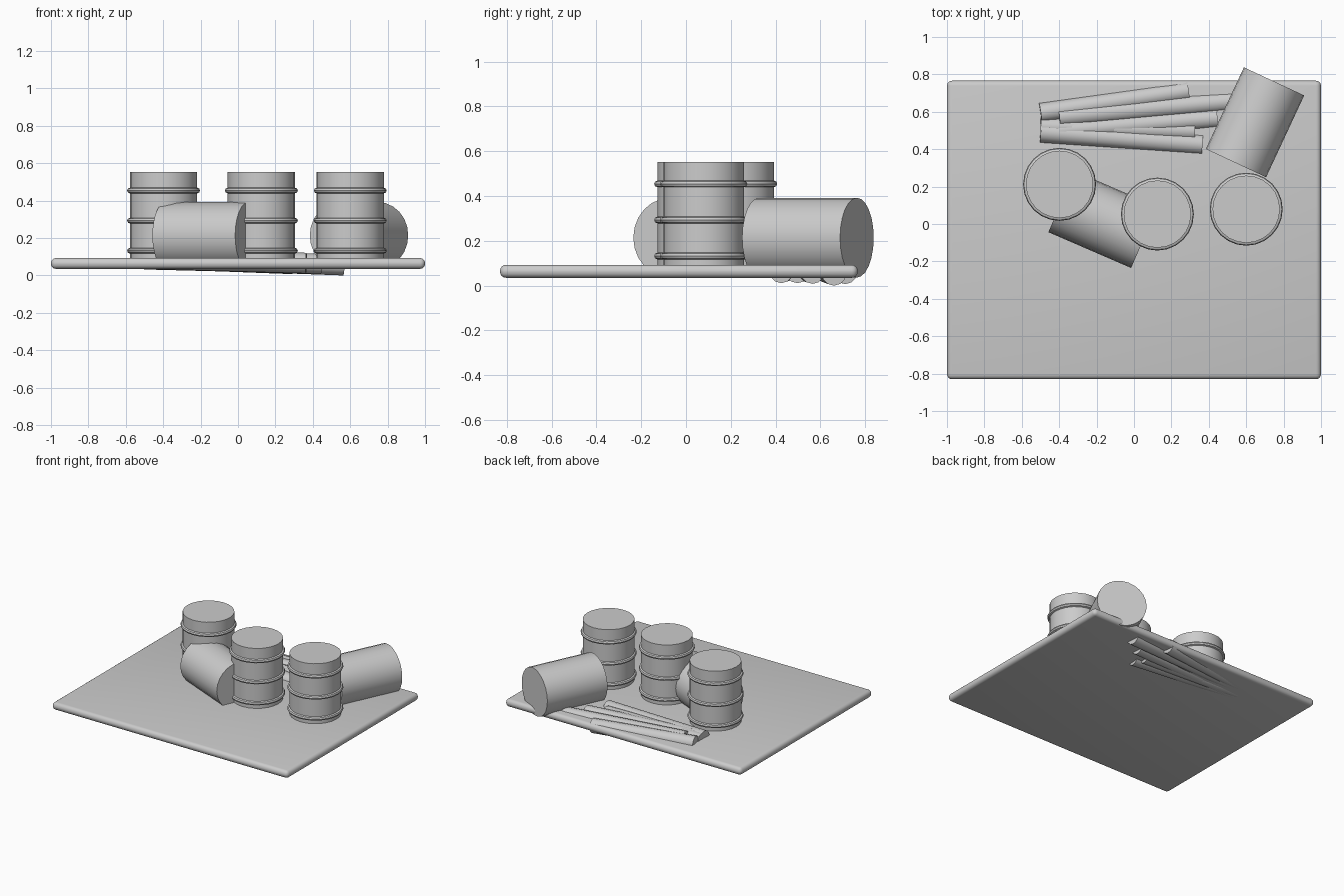
import bpy, math
from mathutils import Vector

if "Cube" in bpy.data.objects:
    bpy.data.objects.remove(bpy.data.objects["Cube"])

grey = bpy.data.materials.new("plain_grey")
grey.diffuse_color = (0.6, 0.6, 0.6, 1)
grey.use_nodes = True
grey.node_tree.nodes["Principled BSDF"].inputs["Base Color"].default_value = grey.diffuse_color


def finish(name):
    o = bpy.context.object
    o.name = name
    o.data.materials.clear()
    o.data.materials.append(grey)
    bpy.ops.object.shade_smooth_by_angle(angle=math.radians(35))
    return o


def rod(name, a, b, r, sides):
    """Closed cylinder running from point a to point b."""
    a, b = Vector(a), Vector(b)
    d = b - a
    bpy.ops.mesh.primitive_cylinder_add(
        vertices=sides, radius=r, depth=d.length, location=(a + b) / 2,
        rotation=d.to_track_quat('Z', 'Y').to_euler())
    return finish(name)


# base slab with rounded edges
bpy.ops.mesh.primitive_cube_add(size=1, location=(0, -0.032, 0.064))
slab = bpy.context.object
slab.scale = (2.0, 1.596, 0.058)
bpy.ops.object.transform_apply(location=False, rotation=False, scale=True)
bev = slab.modifiers.new("round_edges", 'BEVEL')
bev.width = 0.027
bev.segments = 4
bpy.ops.object.modifier_apply(modifier=bev.name)
finish("base_slab")

# upright drums with three hoops each
for i, (x, y) in enumerate([(-0.398, 0.212), (0.125, 0.053), (0.6, 0.079)], 1):
    rod(f"upright_drum_{i}", (x, y, 0.07), (x, y, 0.552), 0.18, 24)
    for j, z in enumerate((0.132, 0.293, 0.454), 1):
        bpy.ops.mesh.primitive_torus_add(
            location=(x, y, z), major_radius=0.18, minor_radius=0.015,
            major_segments=24, minor_segments=8)
        finish(f"drum_{i}_hoop_{j}")

# fallen drums lying on their sides, sunk slightly into the slab
for i, (x, y, ang) in enumerate([(-0.166, 0.024, -23.4), (0.647, 0.544, 65)], 1):
    dx = 0.241 * math.cos(math.radians(ang))
    dy = 0.241 * math.sin(math.radians(ang))
    rod(f"fallen_drum_{i}", (x - dx, y - dy, 0.214), (x + dx, y + dy, 0.214), 0.178, 24)

# loose poles dipping through the slab towards the right
poles = [((-0.50, 0.594, 0.090), (0.291, 0.711, 0.060), 0.053),
         ((-0.40, 0.572, 0.090), (0.565, 0.660, 0.055), 0.055),
         ((-0.40, 0.497, 0.085), (0.445, 0.565, 0.062), 0.054),
         ((-0.50, 0.490, 0.090), (0.365, 0.425, 0.066), 0.055),
         ((-0.50, 0.520, 0.085), (0.325, 0.497, 0.064), 0.053)]
for i, (a, b, r) in enumerate(poles, 1):
    rod(f"pole_{i}", a, b, r, 12)
